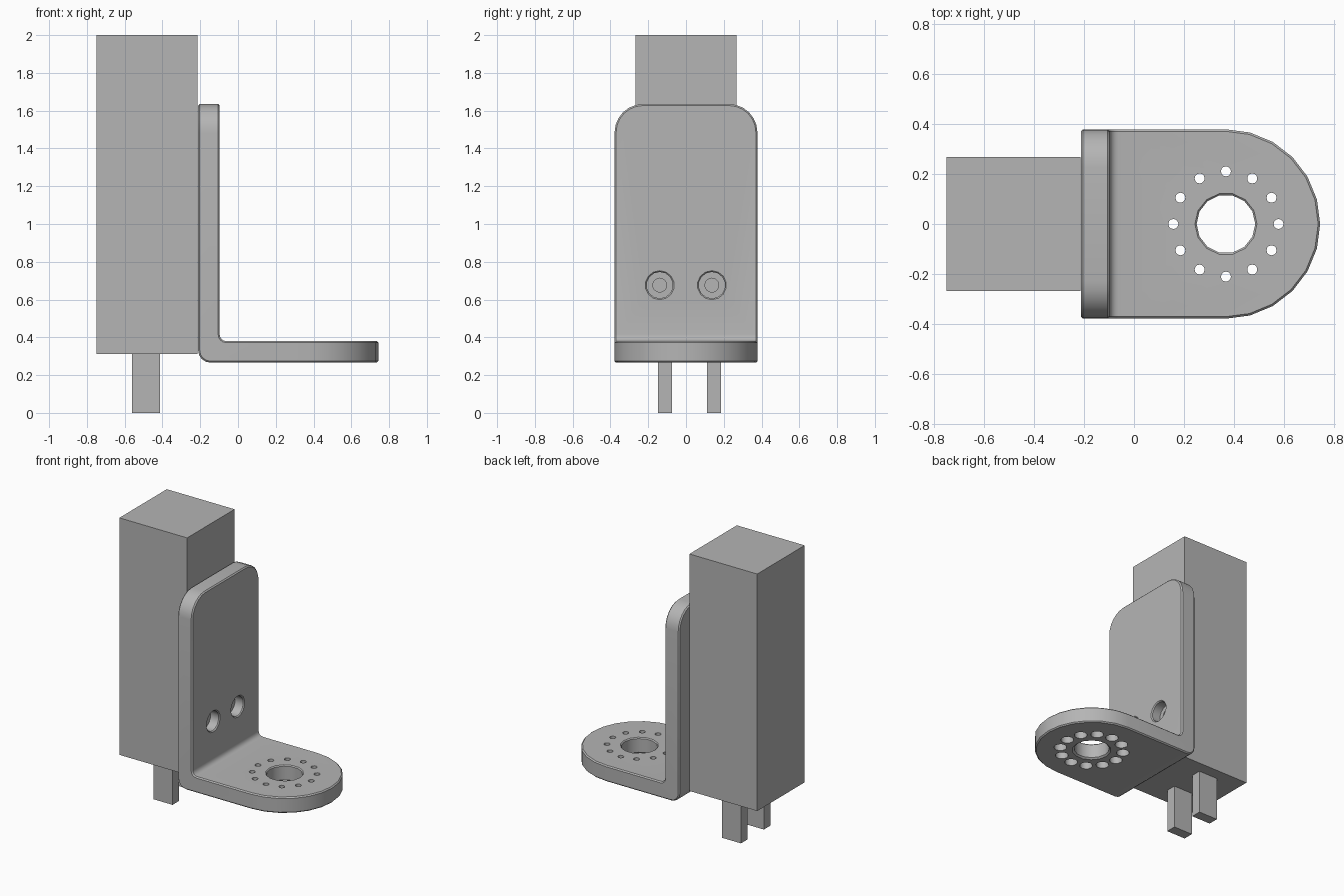
import bpy, bmesh, math
from mathutils import Matrix, Vector

if "Cube" in bpy.data.objects:
    bpy.data.objects.remove(bpy.data.objects["Cube"])

grey = bpy.data.materials.new("plain grey")
grey.diffuse_color = (0.46, 0.46, 0.46, 1)
grey.use_nodes = True
grey.node_tree.nodes["Principled BSDF"].inputs["Base Color"].default_value = grey.diffuse_color


def finish(name, bm):
    bmesh.ops.recalc_face_normals(bm, faces=bm.faces[:])
    me = bpy.data.meshes.new(name)
    bm.to_mesh(me)
    bm.free()
    me.materials.append(grey)
    ob = bpy.data.objects.new(name, me)
    bpy.context.collection.objects.link(ob)
    return ob


def box(name, lo, hi):
    bm = bmesh.new()
    bmesh.ops.create_cube(bm, size=1)
    for v in bm.verts:
        v.co = Vector([lo[i] + (v.co[i] + 0.5) * (hi[i] - lo[i]) for i in range(3)])
    return finish(name, bm)


def round_edges(bm, test, radius, segments):
    edges = [e for e in bm.edges if all(test(v.co) for v in e.verts)]
    bmesh.ops.bevel(bm, geom=edges, offset=radius, segments=segments,
                    profile=0.5, affect='EDGES', clamp_overlap=False)
    bmesh.ops.remove_doubles(bm, verts=bm.verts[:], dist=0.0005)


def revolve(bm, profile, sides, matrix):
    """Closed solid turned around local z from (radius, height) pairs."""
    rings = [[bm.verts.new(matrix @ Vector((r * math.cos(a), r * math.sin(a), h)))
              for a in [2 * math.pi * i / sides for i in range(sides)]]
             for r, h in profile]
    for a, b in zip(rings, rings[1:]):
        for i in range(sides):
            j = (i + 1) % sides
            bm.faces.new((a[i], a[j], b[j], b[i]))
    bm.faces.new(rings[0][::-1])
    bm.faces.new(rings[-1])


# Sensor body and its two pins
box("body", (-0.748, -0.267, 0.312), (-0.214, 0.267, 2.0))
for label, y in (("front_pin", -0.111), ("back_pin", 0.147)):
    box(label, (-0.562, y - 0.037, 0), (-0.412, y + 0.037, 0.312))

# L-shaped bracket
X0, X1, X2 = -0.211, -0.097, 0.743
Z0, Z1, Z2 = 0.266, 0.380, 1.635
HALF = 0.378
bm = bmesh.new()
outline = [(X0, Z0), (X2, Z0), (X2, Z1), (X1, Z1), (X1, Z2), (X0, Z2)]
face = bm.faces.new([bm.verts.new((x, -HALF, z)) for x, z in outline])
ext = bmesh.ops.extrude_face_region(bm, geom=[face])
for v in ext["geom"]:
    if isinstance(v, bmesh.types.BMVert):
        v.co.y = HALF
bmesh.ops.recalc_face_normals(bm, faces=bm.faces[:])


def near(a, b):
    return abs(a - b) < 1e-4


# Outer and inner bend
round_edges(bm, lambda c: near(c.x, X0) and near(c.z, Z0), 0.065, 4)
round_edges(bm, lambda c: near(c.x, X1) and near(c.z, Z1), 0.035, 4)
# Rounded upper corners and half-round foot
for side in (-HALF, HALF):
    round_edges(bm, lambda c: near(c.z, Z2) and near(c.y, side), 0.15, 6)
for side in (-HALF, HALF):
    round_edges(bm, lambda c: near(c.x, X2) and near(c.y, side), HALF - 0.0002, 6)
bracket = finish("bracket", bm)

# Hole cutters: centre bore, ring of counterbored holes, two screw holes
CX, C = 0.367, 0.007
bm = bmesh.new()
revolve(bm, [(0.135, Z0 - 0.02), (0.135, Z0 - 0.005), (0.117, Z0 + 0.01),
             (0.117, Z1 - C), (0.129, Z1 + 0.005), (0.129, Z1 + 0.02)],
        14, Matrix.Translation((CX, 0, 0)))
for i in range(12):
    a = math.radians(30 * i)
    spot = Matrix.Translation((CX + 0.21 * math.cos(a), 0.21 * math.sin(a), 0))
    revolve(bm, [(0.043, Z0 - 0.02), (0.043, Z1 - 0.03), (0.02, Z1 - 0.03),
                 (0.02, Z1 + 0.02)], 12, spot)
for y in (-0.139, 0.137):
    m = Matrix.Translation((0, y, 0.676)) @ Matrix.Rotation(math.pi / 2, 4, 'Y')
    revolve(bm, [(0.037, X0 - 0.02), (0.037, X1 - 0.07), (0.07, X1 - 0.07),
                 (0.07, X1 - C), (0.082, X1 + 0.005), (0.082, X1 + 0.02)], 14, m)
cutter = finish("hole_cutter", bm)
cutter.hide_render = True

# Softened rim, then the holes
bev = bracket.modifiers.new("rim", 'BEVEL')
bev.width, bev.segments = 0.008, 1
bev.limit_method, bev.angle_limit = 'ANGLE', math.radians(50)
cut = bracket.modifiers.new("holes", 'BOOLEAN')
cut.operation, cut.solver, cut.object = 'DIFFERENCE', 'EXACT', cutter

bpy.ops.object.select_all(action='DESELECT')
bracket.select_set(True)
bpy.context.view_layer.objects.active = bracket
bpy.ops.object.convert(target='MESH')
bpy.ops.object.shade_smooth_by_angle(angle=math.radians(35))
bpy.data.objects.remove(cutter)
